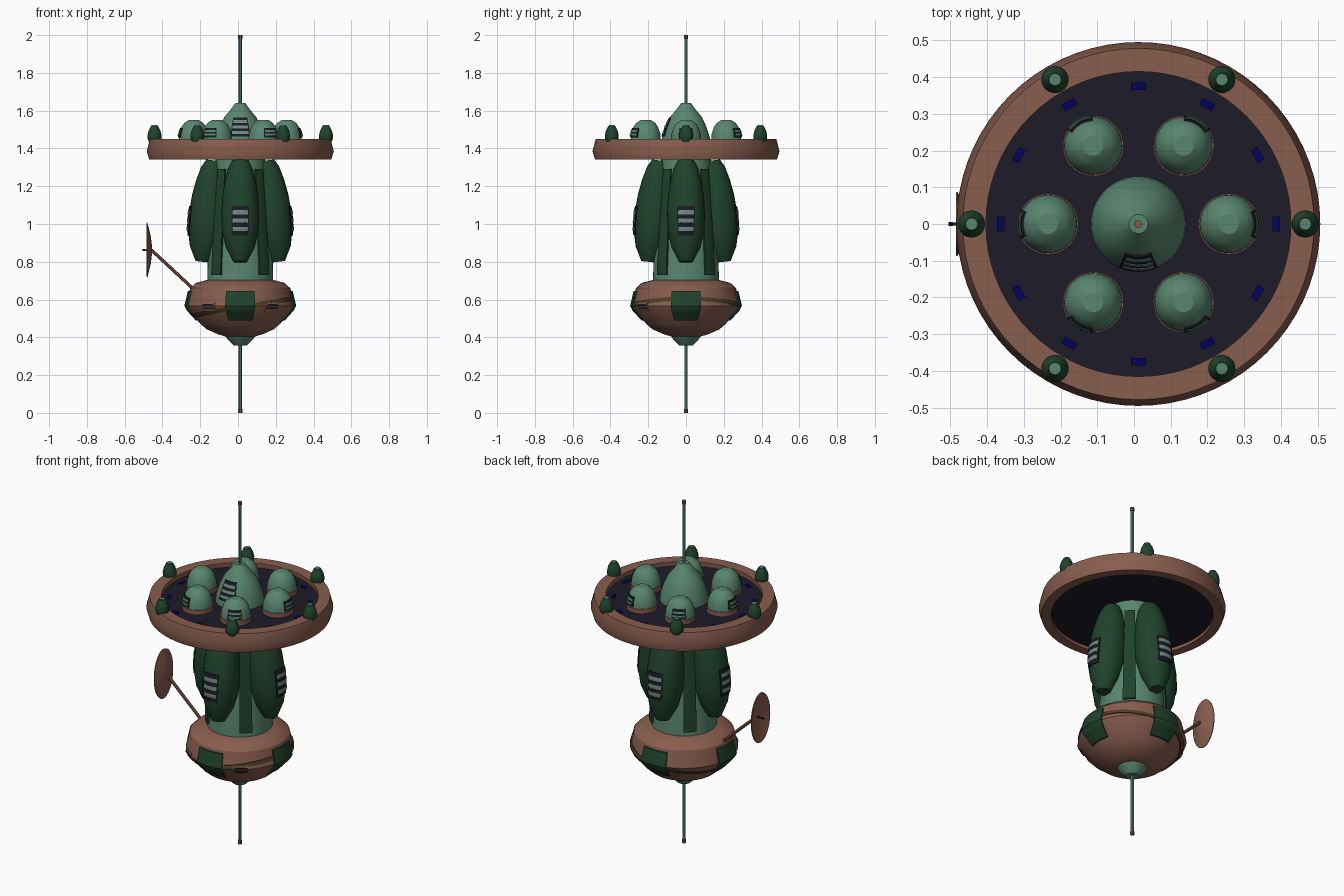
import bpy, bmesh, math
from mathutils import Matrix, Vector

if "Cube" in bpy.data.objects:
    bpy.data.objects.remove(bpy.data.objects["Cube"])

AXIS = Matrix.Translation((0.012, 0, 0))
FRONT = -math.pi / 2


def material(name, rgb):
    m = bpy.data.materials.new(name)
    m.diffuse_color = (*rgb, 1)
    m.use_nodes = True
    m.node_tree.nodes["Principled BSDF"].inputs["Base Color"].default_value = m.diffuse_color
    return m


BROWN = material("copper brown", (0.25, 0.110, 0.077))
GREEN = material("pale green", (0.10, 0.24, 0.16))
DARK_GREEN = material("dark green", (0.014, 0.056, 0.025))
DECK = material("deck black", (0.012, 0.011, 0.021))
FRAME = material("frame black", (0.011, 0.010, 0.018))
GLASS = material("grey green glass", (0.16, 0.26, 0.22))
BLUE = material("deep blue", (0.001, 0.001, 0.11))
OLIVE = material("olive", (0.08, 0.05, 0.018))


def finish(name, bm, mat, matrix, smooth=True):
    bmesh.ops.recalc_face_normals(bm, faces=bm.faces)
    me = bpy.data.meshes.new(name)
    bm.to_mesh(me)
    bm.free()
    me.materials.append(mat)
    if smooth:
        me.shade_smooth()
        me.set_sharp_from_angle(angle=math.radians(32))
    ob = bpy.data.objects.new(name, me)
    ob.matrix_world = AXIS @ matrix
    bpy.context.collection.objects.link(ob)
    return ob


def lathe(name, profile, mat, matrix=Matrix(), n=48, closed=False):
    """Spin (radius, z) points around z, capping open ends."""
    bm = bmesh.new()
    rings = [[bm.verts.new((r * math.cos(2 * math.pi * i / n), r * math.sin(2 * math.pi * i / n), z))
              for i in range(n)] for r, z in profile]
    pairs = list(zip(rings, rings[1:]))
    if closed:
        pairs.append((rings[-1], rings[0]))
    for a, b in pairs:
        for i in range(n):
            j = (i + 1) % n
            bm.faces.new((a[i], a[j], b[j], b[i]))
    if not closed:
        bm.faces.new(rings[0])
        bm.faces.new(rings[-1])
    return finish(name, bm, mat, matrix)


def radius_at(profile, z):
    pts = sorted(profile, key=lambda p: p[1])
    for (r0, z0), (r1, z1) in zip(pts, pts[1:]):
        if z0 <= z <= z1 and z1 > z0:
            return r0 + (r1 - r0) * (z - z0) / (z1 - z0)
    return pts[-1][0] if z > pts[-1][1] else pts[0][0]


def patch(name, profile, angle, half, z0, z1, off, mat, matrix=Matrix(), wave=0, n=6, thick=0.012):
    """Curved plate that hugs a lathed surface; wave tilts it round the axis."""
    zs = sorted({z0, z1, *(z for _, z in profile if z0 < z < z1 and not wave)})
    bm = bmesh.new()
    outer, inner = [], []
    for i in range(n + 1):
        a = angle - half + 2 * half * i / n
        for grid, push in ((outer, off), (inner, off - thick)):
            column = []
            for z in zs:
                h = z + wave * math.cos(a)
                r = radius_at(profile, h) + push
                column.append(bm.verts.new((r * math.cos(a), r * math.sin(a), h)))
            grid.append(column)
    m = len(zs) - 1
    for i in range(n):
        for k in range(m):
            for g in (outer, inner):
                bm.faces.new((g[i][k], g[i + 1][k], g[i + 1][k + 1], g[i][k + 1]))
        for k in (0, m):
            bm.faces.new((outer[i][k], outer[i + 1][k], inner[i + 1][k], inner[i][k]))
    for i in (0, n):
        for k in range(m):
            bm.faces.new((outer[i][k], outer[i][k + 1], inner[i][k + 1], inner[i][k]))
    return finish(name, bm, mat, matrix, smooth=False)


def window(name, profile, angle, half, z0, z1, bars, matrix=Matrix(), frame=FRAME, bar=GLASS):
    """Frame with evenly spaced horizontal panes."""
    patch(name + "_frame", profile, angle, half, z0, z1, 0.005, frame, matrix)
    step = (z1 - z0) / (2 * bars + 1)
    for i in range(bars):
        a = z0 + step * (2 * i + 1)
        patch(name + "_pane", profile, angle, half * 0.86, a, a + step, 0.007, bar, matrix)


def rod(name, a, b, r, mat, n=10):
    a, b = Vector(a), Vector(b)
    d = b - a
    m = Matrix.Translation(a) @ d.to_track_quat('Z', 'Y').to_matrix().to_4x4()
    lathe(name, [(r, 0), (r, d.length)], mat, m, n)


def box(name, size, mat, matrix):
    bm = bmesh.new()
    bmesh.ops.create_cube(bm, size=1, matrix=Matrix.Diagonal((*size, 1)))
    finish(name, bm, mat, matrix, smooth=False)


def around(angle, r, z=0):
    return Matrix.Rotation(angle, 4, 'Z') @ Matrix.Translation((r, 0, z))


# Upper ring and deck
lathe("ring", [(0.415, 1.41), (0.415, 1.45), (0.478, 1.45), (0.495, 1.385), (0.482, 1.342),
               (0.43, 1.342), (0.43, 1.38)], BROWN, n=72, closed=True)
lathe("deck", [(0.435, 1.36), (0.435, 1.38), (0.42, 1.424)], DECK, n=72)
for i in range(12):
    box("deck_light", (0.021, 0.04, 0.009), BLUE, around(i * math.pi / 6, 0.375, 1.424))

# Central dome
dome = [(0.13, 1.42), (0.126, 1.46), (0.108, 1.515), (0.085, 1.565), (0.052, 1.605), (0.026, 1.64)]
lathe("central_dome", dome, GREEN)
window("central_window", dome, FRONT, 0.42, 1.462, 1.565, 3)

# Small domes and rim studs
small = [(0.080, 1.44), (0.078, 1.475), (0.066, 1.513), (0.050, 1.535), (0.027, 1.55)]
for i in range(6):
    a = i * math.pi / 3
    m = around(a, 0.246)
    lathe("small_dome_base", [(0.083, 1.41), (0.083, 1.45)], BROWN, m, 32)
    lathe("small_dome", small, GREEN, m, 32)
    window("small_dome_window", small, 0, 0.5, 1.458, 1.508, 2, m, bar=GREEN)
    m = around(a, 0.454)
    lathe("rim_stud", [(0.027, 1.43), (0.036, 1.45), (0.037, 1.47), (0.031, 1.495), (0.018, 1.52)],
          DARK_GREEN, m, 20)
    lathe("rim_stud_cap", [(0.015, 1.51), (0.015, 1.523)], GREEN, m, 12)

# Tapered body with diagonal ribs
body = [(0.175, 0.69), (0.172, 0.80), (0.132, 1.32), (0.13, 1.37)]
lathe("body", body, GREEN)
for i in range(4):
    patch("body_rib", body, math.pi / 4 + i * math.pi / 2, 0.19, 0.73, 1.29, 0.012, DARK_GREEN,
          thick=0.022)

# Four leaning pods with windows
pod = [(0.037, 0), (0.076, 0.075), (0.097, 0.165), (0.101, 0.25), (0.095, 0.35), (0.082, 0.43),
       (0.064, 0.50), (0.042, 0.54)]
for i in range(4):
    m = around(i * math.pi / 2, 0.2, 0.8) @ Matrix.Rotation(-0.115, 4, 'Y')
    lathe("pod", pod, DARK_GREEN, m, 24)
    window("pod_window", pod, 0, 0.46, 0.13, 0.285, 3, m)

# Lower hull with panels, tilted band and small front windows
hull = [(0.08, 0.405), (0.12, 0.417), (0.178, 0.443), (0.207, 0.468), (0.275, 0.543), (0.287, 0.567),
        (0.265, 0.66), (0.235, 0.688), (0.17, 0.705)]
lathe("lower_hull", hull, BROWN)
for i in range(4):
    patch("hull_panel", hull, i * math.pi / 2, 0.275, 0.49, 0.645, 0.009, DARK_GREEN, thick=0.02)
patch("hull_band", hull, 0, math.pi, 0.55, 0.57, 0.005, OLIVE, wave=0.045, n=72)
for side in (1, -1):
    window("hull_window", hull, math.atan2(-0.23, side * 0.17), 0.14, 0.54, 0.585, 2,
           frame=BROWN, bar=FRAME)

# Bottom cap and antennas
lathe("bottom_cap", [(0.036, 0.358), (0.068, 0.39), (0.085, 0.415)], GREEN)
rod("top_antenna", (0, 0, 1.63), (0, 0, 1.985), 0.009, GREEN, 6)
rod("bottom_antenna", (0, 0, 0.015), (0, 0, 0.37), 0.009, GREEN, 6)
rod("top_antenna_tip", (0, 0, 1.98), (0, 0, 2.0), 0.011, BROWN)
rod("bottom_antenna_tip", (0, 0, 0), (0, 0, 0.02), 0.011, BROWN)

# Side dish, an upright oval on its arm, opening outward
dish_matrix = (Matrix.Translation((-0.472, 0, 0.862)) @ Matrix.Rotation(-math.pi / 2, 4, 'Y')
               @ Matrix.Diagonal((1, 0.6, 1, 1)))
lathe("dish", [(0.012, -0.006), (0.075, 0.002), (0.145, 0.020), (0.143, 0.025), (0.075, 0.009),
               (0.012, 0.002)], BROWN, dish_matrix, 40)
rod("dish_arm", (-0.47, 0, 0.862), (-0.22, 0, 0.63), 0.009, BROWN)
rod("dish_feed", (-0.472, 0, 0.862), (-0.507, 0, 0.862), 0.004, FRAME)
rod("dish_feed_tip", (-0.505, 0, 0.862), (-0.517, 0, 0.862), 0.006, FRAME)
